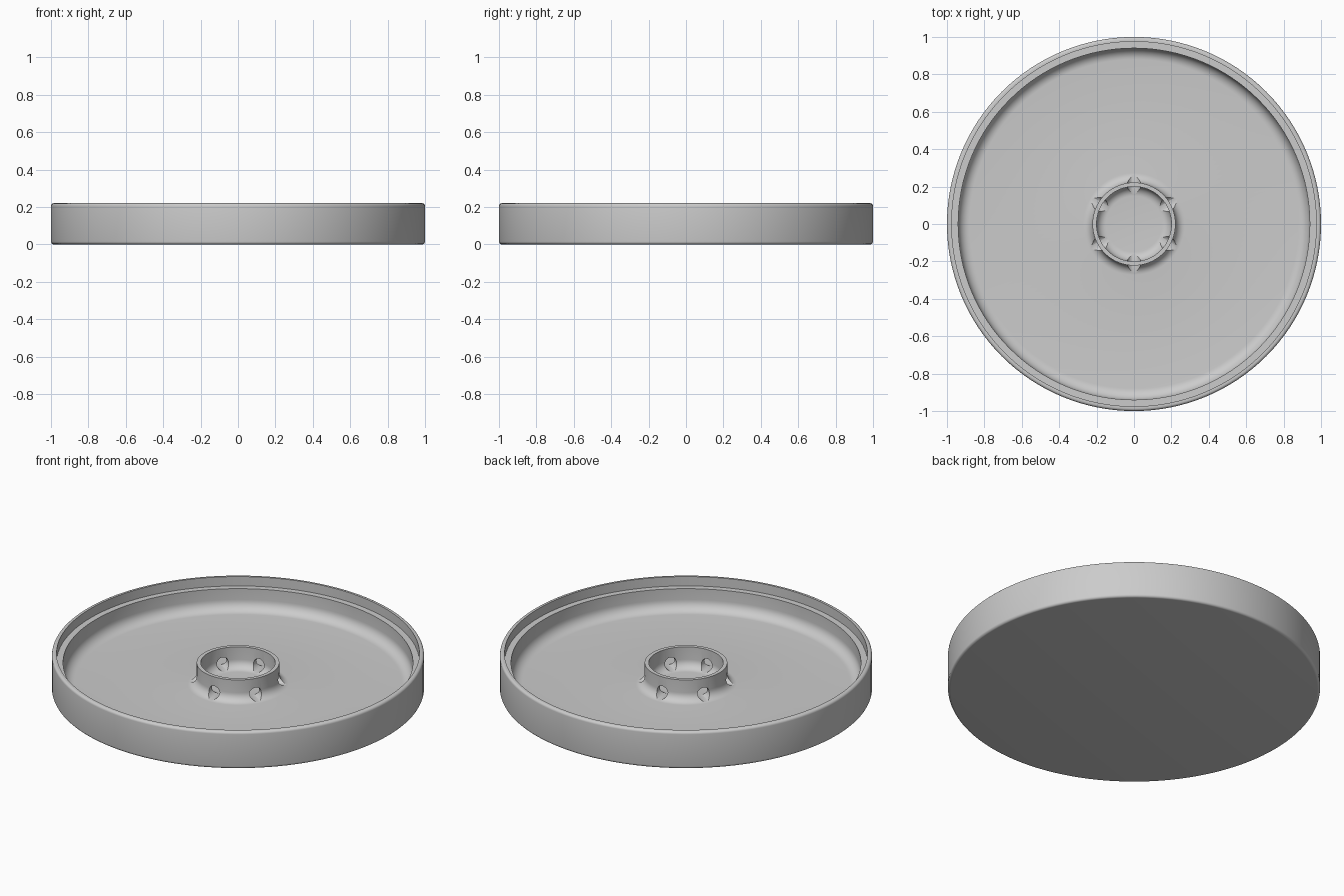
import bpy, bmesh
from math import sin, cos, pi, radians
from mathutils import Matrix, Vector

cube = bpy.data.objects.get("Cube")
if cube:
    bpy.data.objects.remove(cube, do_unlink=True)

SEGMENTS = 128
FLOOR = 0.04
LEDGE = 0.165
HEIGHT = 0.22

grey = bpy.data.materials.new("plain grey")
grey.use_nodes = True
GREY = (0.6, 0.6, 0.6, 1)
grey.diffuse_color = GREY
grey.node_tree.nodes["Principled BSDF"].inputs["Base Color"].default_value = GREY


def arc(r, z, radius, start, end, steps=8):
    """Profile points on a rounded corner, angles in degrees."""
    angles = [radians(start + (end - start) * i / steps) for i in range(steps + 1)]
    return [(r + radius * cos(a), z + radius * sin(a)) for a in angles]


def make_object(name, bm):
    bmesh.ops.recalc_face_normals(bm, faces=bm.faces)
    mesh = bpy.data.meshes.new(name)
    bm.to_mesh(mesh)
    bm.free()
    obj = bpy.data.objects.new(name, mesh)
    bpy.context.collection.objects.link(obj)
    mesh.materials.append(grey)
    return obj


def lathe(name, profile):
    bm = bmesh.new()
    verts = [bm.verts.new((r, 0, z)) for r, z in profile]
    edges = [bm.edges.new(pair) for pair in zip(verts, verts[1:])]
    bmesh.ops.spin(bm, geom=verts + edges, cent=(0, 0, 0), axis=(0, 0, 1),
                   angle=2 * pi, steps=SEGMENTS)
    bmesh.ops.remove_doubles(bm, verts=bm.verts, dist=0.0001)
    return make_object(name, bm)


# Round tray: outer wall, stepped lip, filleted floor and central collar
edge, wall_fillet, fillet = 0.015, 0.06, 0.05
profile = [(0, 0)]
profile += arc(1 - edge, edge, edge, -90, 0, 5)
profile += arc(1 - edge, HEIGHT - edge, edge, 0, 90, 5)
profile += [(0.975, HEIGHT), (0.975, LEDGE), (0.94, LEDGE)]
profile += arc(0.94 - wall_fillet, FLOOR + wall_fillet, wall_fillet, 0, -90)
profile += arc(0.222 + fillet, FLOOR + fillet, fillet, 270, 180)
profile += [(0.222, LEDGE), (0.2, LEDGE)]
profile += arc(0.2 - fillet, FLOOR + fillet, fillet, 0, -90)
profile += [(0, FLOOR)]
tray = lathe("round_tray", profile)

# Six radial drain holes through the collar
bm = bmesh.new()
hole = 0.035
for i in range(6):
    angle = radians(30 + 60 * i)
    place = (Matrix.Rotation(angle, 4, "Z")
             @ Matrix.Translation(Vector((0.22, 0, FLOOR + hole + 0.001)))
             @ Matrix.Rotation(pi / 2, 4, "Y"))
    bmesh.ops.create_cone(bm, cap_ends=True, segments=32, radius1=hole,
                          radius2=hole, depth=0.2, matrix=place)
cutter = make_object("hole_cutter", bm)
cutter.hide_render = True

drill = tray.modifiers.new("drain holes", "BOOLEAN")
drill.operation = "DIFFERENCE"
drill.solver = "EXACT"
drill.object = cutter

bpy.ops.object.select_all(action="DESELECT")
tray.select_set(True)
bpy.context.view_layer.objects.active = tray
bpy.ops.object.modifier_apply(modifier=drill.name)
bpy.data.objects.remove(cutter, do_unlink=True)
bpy.ops.object.shade_smooth_by_angle(angle=radians(30))
